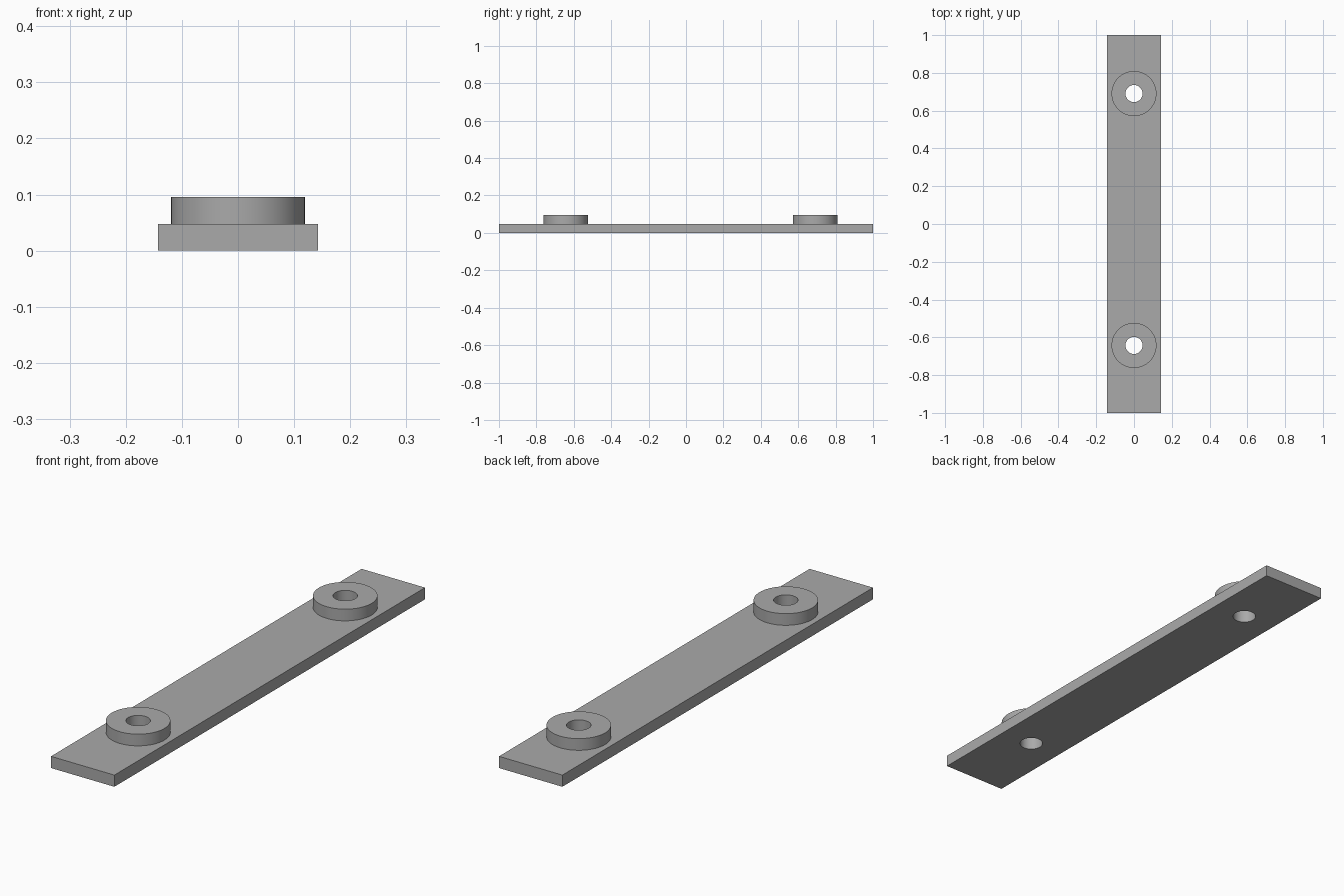
import bpy
import bmesh
import math
from mathutils import Matrix, Vector

cube = bpy.data.objects.get("Cube")
if cube:
    bpy.data.objects.remove(cube, do_unlink=True)

UNIT = 2 / 42                      # plate is 42 units long
LENGTH, WIDTH, THICK = 42 * UNIT, 6 * UNIT, UNIT
BOSS_R, HOLE_R, TOP = 2.5 * UNIT, 0.95 * UNIT, 2 * UNIT
SIDES = 64
BOSSES = {"front_boss": -13.5 * UNIT, "back_boss": 14.5 * UNIT}

grey = bpy.data.materials.new("plain_grey")
grey.use_nodes = True
colour = (0.4, 0.4, 0.4, 1)
grey.diffuse_color = colour
grey.node_tree.nodes["Principled BSDF"].inputs["Base Color"].default_value = colour


def make_object(name, bm):
    bmesh.ops.recalc_face_normals(bm, faces=bm.faces)
    mesh = bpy.data.meshes.new(name)
    bm.to_mesh(mesh)
    bm.free()
    mesh.materials.append(grey)
    obj = bpy.data.objects.new(name, mesh)
    bpy.context.collection.objects.link(obj)
    return obj


def smooth(obj):
    bpy.ops.object.select_all(action="DESELECT")
    obj.select_set(True)
    bpy.context.view_layer.objects.active = obj
    bpy.ops.object.shade_smooth_by_angle(angle=math.radians(30))


# Flat base plate
bm = bmesh.new()
bmesh.ops.create_cube(bm, size=1, matrix=Matrix.Translation((0, 0, THICK / 2))
                      @ Matrix.Diagonal((WIDTH, LENGTH, THICK, 1)))
plate = make_object("base_plate", bm)

# Screw holes through the plate
bm = bmesh.new()
for y in BOSSES.values():
    bmesh.ops.create_cone(bm, cap_ends=True, segments=SIDES, radius1=HOLE_R,
                          radius2=HOLE_R, depth=4 * THICK,
                          matrix=Matrix.Translation((0, y, 0)))
cutter = make_object("hole_cutter", bm)
cutter.hide_render = True
holes = plate.modifiers.new("holes", "BOOLEAN")
holes.operation = "DIFFERENCE"
holes.solver = "EXACT"
holes.object = cutter
bpy.context.view_layer.objects.active = plate
bpy.ops.object.modifier_apply(modifier=holes.name)
bpy.data.objects.remove(cutter, do_unlink=True)
smooth(plate)

# Round bosses, lathed from a rectangular ring profile
for name, y in BOSSES.items():
    bm = bmesh.new()
    corners = [(BOSS_R, THICK), (BOSS_R, TOP), (HOLE_R, TOP), (HOLE_R, THICK)]
    verts = [bm.verts.new((r, y, z)) for r, z in corners]
    edges = [bm.edges.new((verts[i], verts[(i + 1) % 4])) for i in range(4)]
    bmesh.ops.spin(bm, geom=verts + edges, cent=Vector((0, y, 0)), axis=(0, 0, 1),
                   angle=math.tau, steps=SIDES, use_merge=True)
    bmesh.ops.remove_doubles(bm, verts=bm.verts, dist=1e-5)
    smooth(make_object(name, bm))
